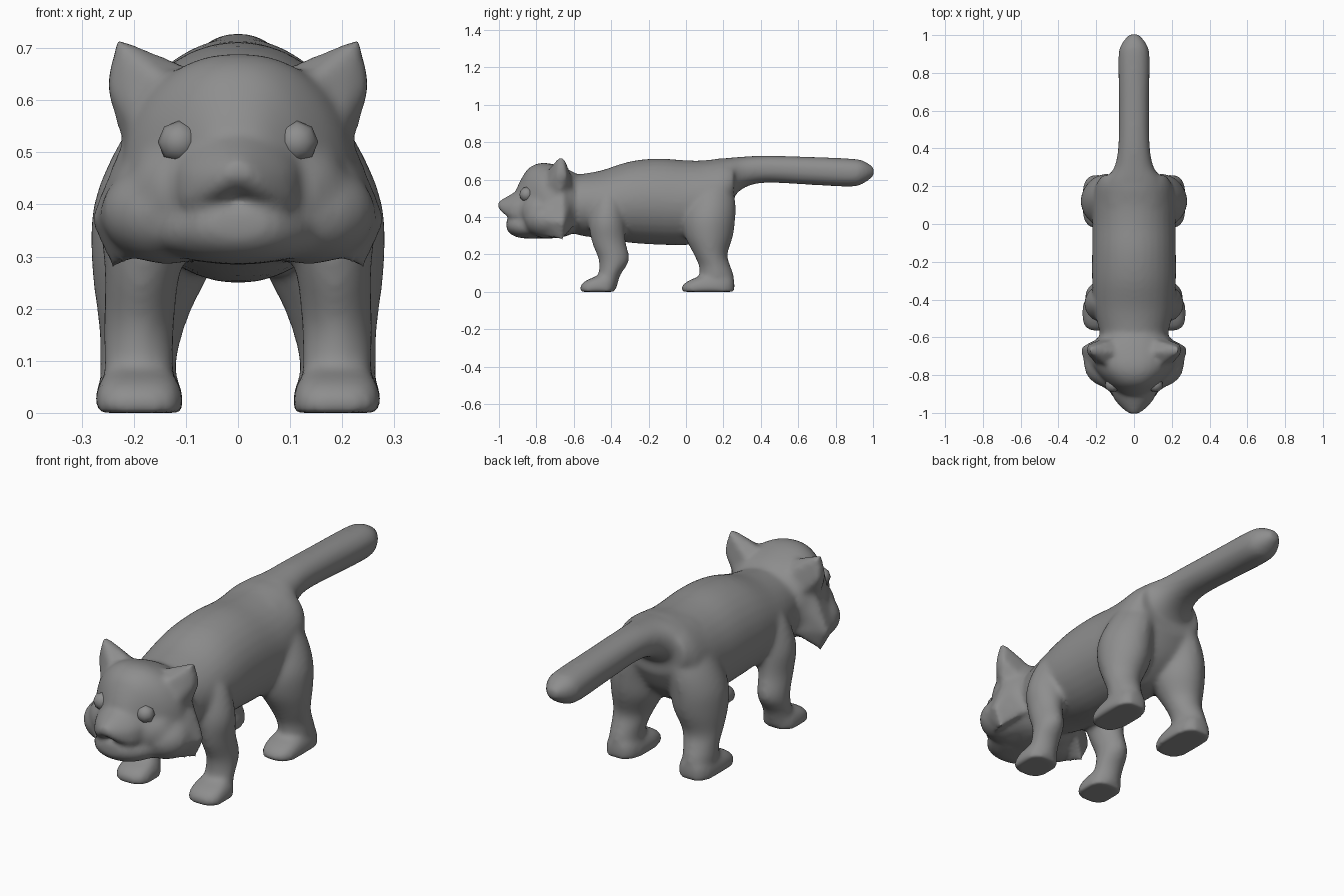
import bpy
import bmesh
import math
from mathutils import Matrix, Vector

cube = bpy.data.objects.get("Cube")
if cube:
    bpy.data.objects.remove(cube, do_unlink=True)

# One plain grey covers the whole animal
grey = bpy.data.materials.new("plain grey")
grey.use_nodes = True
colour = (0.27, 0.27, 0.27, 1)
grey.diffuse_color = colour
grey.node_tree.nodes["Principled BSDF"].inputs["Base Color"].default_value = colour


def spline(rows, steps=4):
    """Catmull-Rom interpolation of whole cross-section rows."""
    pts = [rows[0]] + rows + [rows[-1]]
    out = []
    for a, b, c, d in zip(pts, pts[1:], pts[2:], pts[3:]):
        for s in range(steps):
            t = s / steps
            out.append([0.5 * (2 * q + (r - p) * t + (2 * p - 5 * q + 4 * r - w) * t ** 2
                               + (3 * q - p - 3 * r + w) * t ** 3)
                        for p, q, r, w in zip(a, b, c, d)])
    return out + [list(rows[-1])]


def loft(bm, rows, axis, side=1, pear=0.0, droop=0.0, power=2.0, segments=32):
    """Rows are (position along axis, centre x, low, high, half width)."""
    rings = []
    for pos, cx, low, high, width in spline(rows):
        ring = []
        for i in range(segments):
            a = math.tau * i / segments
            u, v = [math.copysign(abs(k) ** (2 / power), k) for k in (math.cos(a), math.sin(a))]
            x = side * (cx + u * width * (1 - pear * v))
            w = (low + high) / 2 + v * (high - low) / 2
            if v < 0:
                w -= droop * (abs(u) - 0.5) * width
            ring.append(bm.verts.new((x, pos, w) if axis == "y" else (x, w, pos)))
        rings.append(ring)
    for r0, r1 in zip(rings, rings[1:]):
        for i in range(segments):
            j = (i + 1) % segments
            bm.faces.new((r0[i], r0[j], r1[j], r1[i]))
    bm.faces.new(rings[0][::-1])
    bm.faces.new(rings[-1])


def ball(bm, centre, size, u=20, v=12, turn=0):
    m = Matrix.Translation(centre) @ Matrix.Rotation(turn, 4, "X") @ Matrix.Diagonal((*size, 1))
    bmesh.ops.create_uvsphere(bm, u_segments=u, v_segments=v, radius=1, matrix=m)


def finish(bm, name):
    bmesh.ops.recalc_face_normals(bm, faces=bm.faces)
    for f in bm.faces:
        f.smooth = True
    mesh = bpy.data.meshes.new(name)
    bm.to_mesh(mesh)
    bm.free()
    mesh.materials.append(grey)
    obj = bpy.data.objects.new(name, mesh)
    bpy.context.collection.objects.link(obj)
    return obj


skin = bmesh.new()

# Trunk
loft(skin, [(-.66, 0, .33, .62, .16), (-.56, 0, .30, .63, .185), (-.45, 0, .285, .65, .21),
            (-.30, 0, .262, .697, .222), (-.15, 0, .252, .713, .222), (0, 0, .25, .703, .22),
            (.10, 0, .27, .703, .22), (.20, 0, .35, .715, .205), (.258, 0, .46, .70, .17)], "y")

# Tail
loft(skin, [(.10, 0, .42, .70, .18), (.22, 0, .47, .715, .16), (.30, 0, .55, .722, .105),
            (.42, 0, .583, .728, .083), (.65, 0, .573, .722, .08), (.88, 0, .562, .712, .083),
            (.95, 0, .58, .70, .068), (1.005, 0, .62, .665, .025)], "y", power=2.2)

# Head core
loft(skin, [(-.57, 0, .35, .62, .16), (-.63, 0, .30, .655, .21), (-.72, 0, .285, .685, .222),
            (-.785, 0, .285, .688, .195), (-.84, 0, .287, .662, .148), (-.875, 0, .295, .615, .11),
            (-.905, 0, .33, .555, .075)], "y", pear=0.1, power=2.3)

# Muzzle above the mouth, and the chin set back below it
loft(skin, [(-.82, 0, .385, .565, .13), (-.88, 0, .385, .55, .12), (-.93, 0, .388, .525, .10),
            (-.975, 0, .41, .50, .062), (-1.006, 0, .445, .482, .025)], "y",
     pear=0.25, droop=0.6)
loft(skin, [(-.80, 0, .285, .42, .18), (-.89, 0, .288, .41, .13), (-.94, 0, .31, .402, .09),
            (-.96, 0, .335, .385, .05)], "y", power=2.2)

FRONT_FOOT = [(0, .19, -.565, -.38, .084), (.03, .19, -.565, -.38, .084),
              (.06, .19, -.535, -.375, .075), (.09, .19, -.46, -.38, .055)]
FRONT_LEG = [(.02, .19, -.48, -.37, .066), (.09, .19, -.468, -.35, .068),
             (.17, .19, -.467, -.303, .068), (.27, .183, -.505, -.322, .073),
             (.38, .168, -.52, -.325, .095), (.50, .135, -.50, -.33, .09),
             (.58, .10, -.47, -.36, .06)]
HIND_FOOT = [(0, .19, -.022, .26, .084), (.03, .19, -.022, .26, .084),
             (.06, .19, .015, .258, .076), (.09, .192, .09, .245, .055)]
HIND_LEG = [(.02, .19, .07, .255, .07), (.09, .192, .072, .255, .073),
            (.14, .187, .068, .237, .078), (.20, .18, .042, .222, .092),
            (.30, .162, -.008, .252, .12), (.40, .155, -.018, .264, .122),
            (.50, .13, .01, .262, .108), (.60, .095, .05, .235, .08)]

for side in (-1, 1):
    for foot in (FRONT_FOOT, HIND_FOOT):
        loft(skin, foot, "z", side, power=2.9)
    for leg in (FRONT_LEG, HIND_LEG):
        loft(skin, leg, "z", side, power=1.85)

    # Cheek, and the fuller face beside the muzzle
    ball(skin, (side * .135, -.745, .385), (.13, .12, .10))
    ball(skin, (side * .08, -.78, .425), (.135, .11, .115))
    for points in (
        # Pointed jowl at the back of the cheek
        [(.285, -.655, .37), (.242, -.66, .275), (.22, -.655, .53), (.13, -.575, .37),
         (.14, -.585, .55), (.262, -.76, .38), (.19, -.79, .30), (.10, -.72, .48),
         (.215, -.75, .48)],
        # Ear
        [(.08, -.68, .66), (.232, -.685, .718), (.232, -.65, .718), (.252, -.685, .63),
         (.252, -.64, .63), (.225, -.675, .52), (.13, -.76, .63), (.20, -.745, .55),
         (.10, -.61, .62), (.17, -.605, .54)],
    ):
        verts = [skin.verts.new((side * x, y, z)) for x, y, z in points]
        bmesh.ops.convex_hull(skin, input=verts)

# Fuse the parts into one soft skin
body = finish(skin, "animal_body")
fuse = body.modifiers.new("Fuse", "REMESH")
fuse.mode = "VOXEL"
fuse.voxel_size = 0.011
fuse.use_smooth_shade = True
soften = body.modifiers.new("Soften", "SMOOTH")
soften.factor = 0.5
soften.iterations = 14

# Eyes
for side, name in ((-1, "right_eye"), (1, "left_eye")):
    bm = bmesh.new()
    ball(bm, Vector((side * .113, -.852, .52)), (.041, .041, .038), 8, 6, math.pi / 2)
    finish(bm, name)
